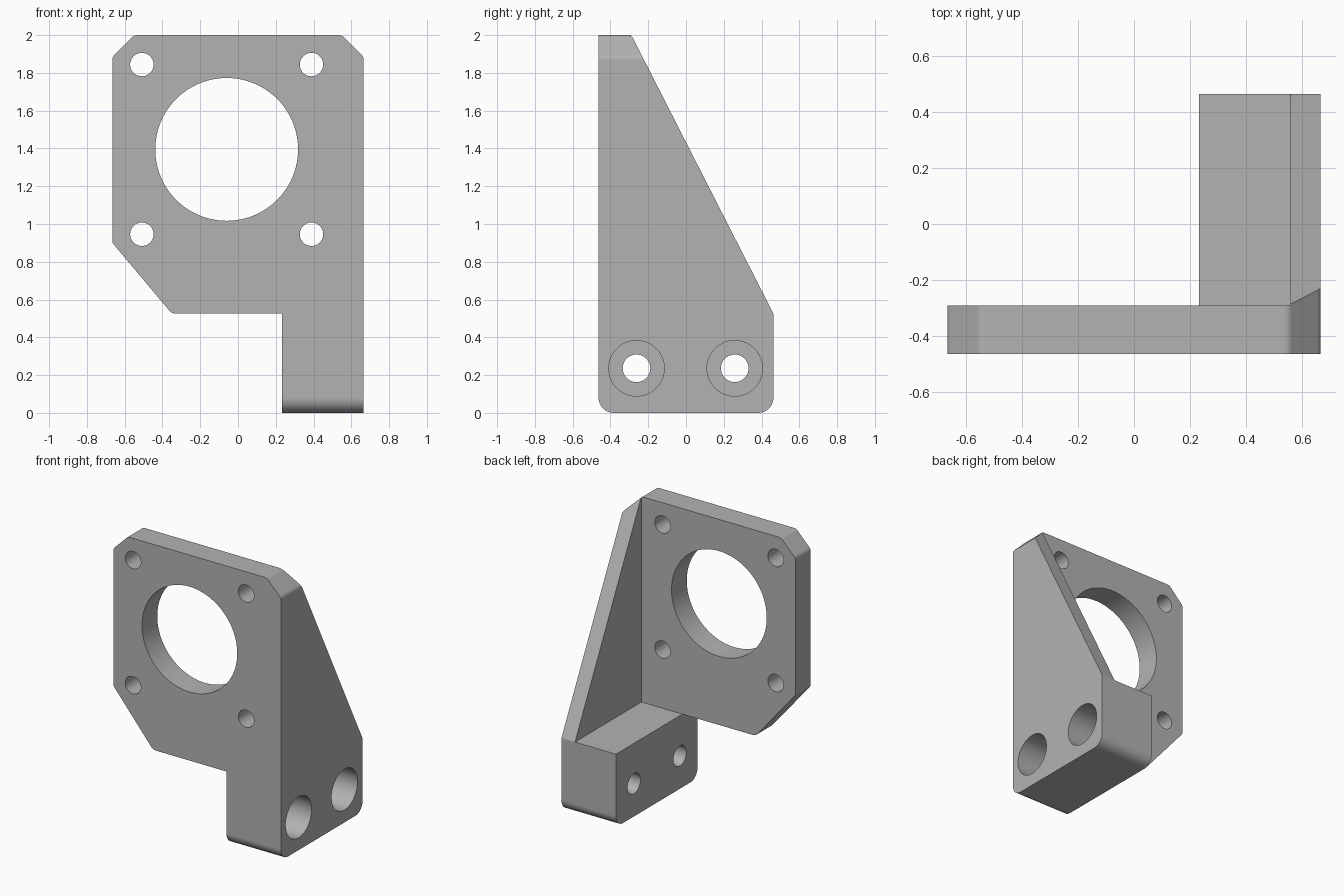
import bpy, bmesh, math
from mathutils import Vector

cube = bpy.data.objects.get("Cube")
if cube:
    bpy.data.objects.remove(cube, do_unlink=True)

grey = bpy.data.materials.new("plain grey")
grey.use_nodes = True
colour = (0.45, 0.45, 0.45, 1)
grey.diffuse_color = colour
grey.node_tree.nodes["Principled BSDF"].inputs["Base Color"].default_value = colour


def rounded(corners, steps=8):
    """Outline from (u, v, fillet radius) corners."""
    out = []
    for i, (u, v, r) in enumerate(corners):
        p = Vector((u, v))
        if r == 0:
            out.append(p)
            continue
        a = (Vector(corners[i - 1][:2]) - p).normalized()
        b = (Vector(corners[(i + 1) % len(corners)][:2]) - p).normalized()
        half = a.angle(b) / 2
        centre = p + (a + b).normalized() * r / math.sin(half)
        start = p + a * r / math.tan(half) - centre
        end = p + b * r / math.tan(half) - centre
        turn = start.angle(end)
        for k in range(steps + 1):
            t = k / steps
            arc = start * math.sin((1 - t) * turn) + end * math.sin(t * turn)
            out.append(centre + arc / math.sin(turn))
    return out


def circle(u, v, r, n=64):
    return [(u + r * math.cos(2 * math.pi * k / n),
             v + r * math.sin(2 * math.pi * k / n)) for k in range(n)]


def prism(name, outline, axis, lo, hi):
    """Extrude an outline along x (outline in y, z) or y (outline in x, z)."""
    place = {"x": lambda p, d: (d, p[0], p[1]),
             "y": lambda p, d: (p[0], d, p[1])}[axis]
    bm = bmesh.new()
    a = [bm.verts.new(place(p, lo)) for p in outline]
    b = [bm.verts.new(place(p, hi)) for p in outline]
    bm.faces.new(a)
    bm.faces.new(b)
    for i in range(len(a)):
        bm.faces.new((a[i - 1], a[i], b[i], b[i - 1]))
    bmesh.ops.recalc_face_normals(bm, faces=bm.faces)
    mesh = bpy.data.meshes.new(name)
    bm.to_mesh(mesh)
    bm.free()
    mesh.materials.append(grey)
    obj = bpy.data.objects.new(name, mesh)
    bpy.context.collection.objects.link(obj)
    return obj


def combine(target, tool, operation="DIFFERENCE"):
    tool.hide_render = True
    mod = target.modifiers.new("cut", "BOOLEAN")
    mod.operation, mod.solver, mod.object = operation, "EXACT", tool
    bpy.ops.object.modifier_apply(modifier=mod.name)
    bpy.data.objects.remove(tool, do_unlink=True)


# Half sizes, and the shared edges of plate, wall and foot
W, D, H = 0.665, 0.463, 2.0
plate_back, wall_inner, foot_inner, foot_top = -0.29, 0.557, 0.232, 0.525

# Front outline of plate and foot
front = rounded([
    (-0.55, H, 0.04), (0.55, H, 0.04), (W, 1.885, 0.04), (W, 0, 0),
    (foot_inner, 0, 0), (foot_inner, foot_top, 0),
    (-0.35, foot_top, 0.05), (-W, 0.9, 0.03), (-W, 1.885, 0.04)])
bracket = prism("motor_bracket", front, "y", -D, D)
bpy.context.view_layer.objects.active = bracket
bracket.select_set(True)

# Side outline with sloped gusset and rounded foot
side = rounded([(-D, H + 0.1, 0), (-0.34, H + 0.1, 0), (D, foot_top, 0),
                (D, 0, 0.08), (-D, 0, 0.08)])
combine(bracket, prism("side_outline", side, "x", -1, 1), "INTERSECT")

# Space behind the plate and above the foot
pocket = [(-1, foot_top), (wall_inner, foot_top), (wall_inner, 3), (-1, 3)]
combine(bracket, prism("pocket", pocket, "y", plate_back, 1))

# Central opening and four screw holes in the plate
cx, cz, pitch = -0.06, 1.395, 0.449
combine(bracket, prism("centre_opening", circle(cx, cz, 0.378, 96), "y", -1, 0))
for sx in (-1, 1):
    for sz in (-1, 1):
        hole = circle(cx + sx * pitch, cz + sz * pitch, 0.062, 40)
        combine(bracket, prism("screw_hole", hole, "y", -1, -0.2))

# Counterbored mounting holes through the foot
for y in (-0.262, 0.258):
    combine(bracket, prism("bolt_hole", circle(y, 0.236, 0.073, 40), "x", 0, 1))
    combine(bracket, prism("counterbore", circle(y, 0.236, 0.147), "x", 0.375, 1))

bpy.ops.object.shade_smooth_by_angle(angle=math.radians(20))
normals = bracket.modifiers.new("flat_faces", "WEIGHTED_NORMAL")
normals.keep_sharp = True
